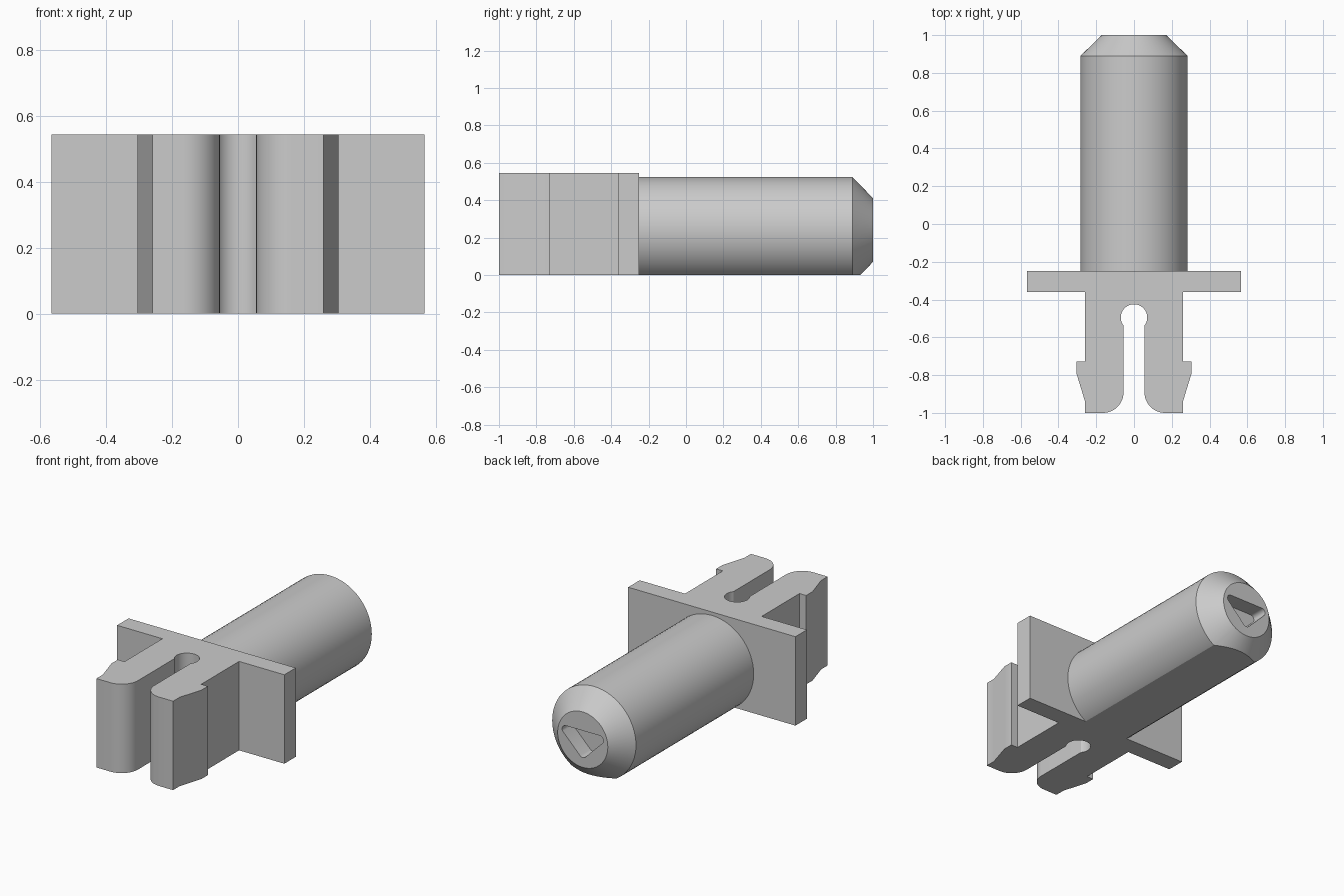
import bpy, bmesh, math
from mathutils import Vector

cube = bpy.data.objects.get("Cube")
if cube:
    bpy.data.objects.remove(cube, do_unlink=True)

grey = bpy.data.materials.new("plain grey")
grey.use_nodes = True
colour = (0.6, 0.6, 0.6, 1)
grey.diffuse_color = colour
grey.node_tree.nodes["Principled BSDF"].inputs["Base Color"].default_value = colour

HEIGHT = 0.545
AXIS_Z = 0.24


def arc(cx, cy, r, start, end, steps):
    """Points on a circle between two angles in degrees."""
    angles = [math.radians(start + (end - start) * i / steps) for i in range(steps + 1)]
    return [(cx + r * math.cos(a), cy + r * math.sin(a)) for a in angles]


def make_object(name, bm):
    bmesh.ops.recalc_face_normals(bm, faces=bm.faces)
    mesh = bpy.data.meshes.new(name)
    bm.to_mesh(mesh)
    bm.free()
    mesh.materials.append(grey)
    obj = bpy.data.objects.new(name, mesh)
    bpy.context.collection.objects.link(obj)
    return obj


def prism(name, points, direction):
    """Extrude a closed outline of 3D points."""
    bm = bmesh.new()
    face = bm.faces.new([bm.verts.new(p) for p in points])
    side = bmesh.ops.extrude_face_region(bm, geom=[face])["geom"]
    verts = [v for v in side if isinstance(v, bmesh.types.BMVert)]
    bmesh.ops.translate(bm, vec=direction, verts=verts)
    return make_object(name, bm)


def smooth(obj):
    bpy.ops.object.select_all(action="DESELECT")
    obj.select_set(True)
    bpy.context.view_layer.objects.active = obj
    bpy.ops.object.shade_smooth_by_angle(angle=math.radians(25))


# Snap clip: two barbed prongs around a keyhole slot
half = [(0.26, -0.3), (0.26, -0.728), (0.305, -0.728), (0.305, -0.79), (0.26, -0.937), (0.26, -1)]
half += arc(0.165, -0.89, 0.11, 270, 180, 12)
half += arc(0, -0.495, 0.07, -38, 90, 16)
outline = half + [(-x, y) for x, y in reversed(half[:-1])]
clip = prism("snap_clip", [(x, y, 0) for x, y in outline], Vector((0, 0, HEIGHT)))
smooth(clip)

# Stop plate
corners = [(-0.567, -0.361), (0.567, -0.361), (0.567, -0.25), (-0.567, -0.25)]
prism("stop_plate", [(x, y, 0) for x, y in corners], Vector((0, 0, HEIGHT)))

# Shaft: revolved bar with a chamfered tip and a flat underside
bm = bmesh.new()
rings = []
for y, r in [(-0.3, 0.284), (0.89, 0.284), (1.0, 0.17)]:
    ring = arc(0, AXIS_Z, r, 0, 360, 64)[:-1]
    rings.append([bm.verts.new((x, y, z)) for x, z in ring])
for a, b in zip(rings, rings[1:]):
    for i in range(len(a)):
        j = (i + 1) % len(a)
        bm.faces.new((a[i], a[j], b[j], b[i]))
bm.faces.new(rings[0])
bm.faces.new(rings[-1])
cut = bmesh.ops.bisect_plane(bm, geom=bm.verts[:] + bm.edges[:] + bm.faces[:],
                             plane_co=(0, 0, 0), plane_no=(0, 0, -1), clear_outer=True)
rim = [e for e in cut["geom_cut"] if isinstance(e, bmesh.types.BMEdge)]
bmesh.ops.contextual_create(bm, geom=rim)
shaft = make_object("shaft", bm)

# Rounded triangular recess sunk into the tip
tri = (arc(0.115, 0.03, 0.025, -35, 90, 6) + arc(-0.115, 0.03, 0.025, 90, 215, 6)
       + arc(0, -0.085, 0.025, 225, 315, 6))
cutter = prism("recess_cutter", [(x, 0.9, AXIS_Z + z) for x, z in tri], Vector((0, 0.2, 0)))
cutter.hide_render = True
recess = shaft.modifiers.new("recess", "BOOLEAN")
recess.operation = "DIFFERENCE"
recess.solver = "EXACT"
recess.object = cutter
bpy.context.view_layer.objects.active = shaft
bpy.ops.object.modifier_apply(modifier=recess.name)
bpy.data.objects.remove(cutter, do_unlink=True)
smooth(shaft)
